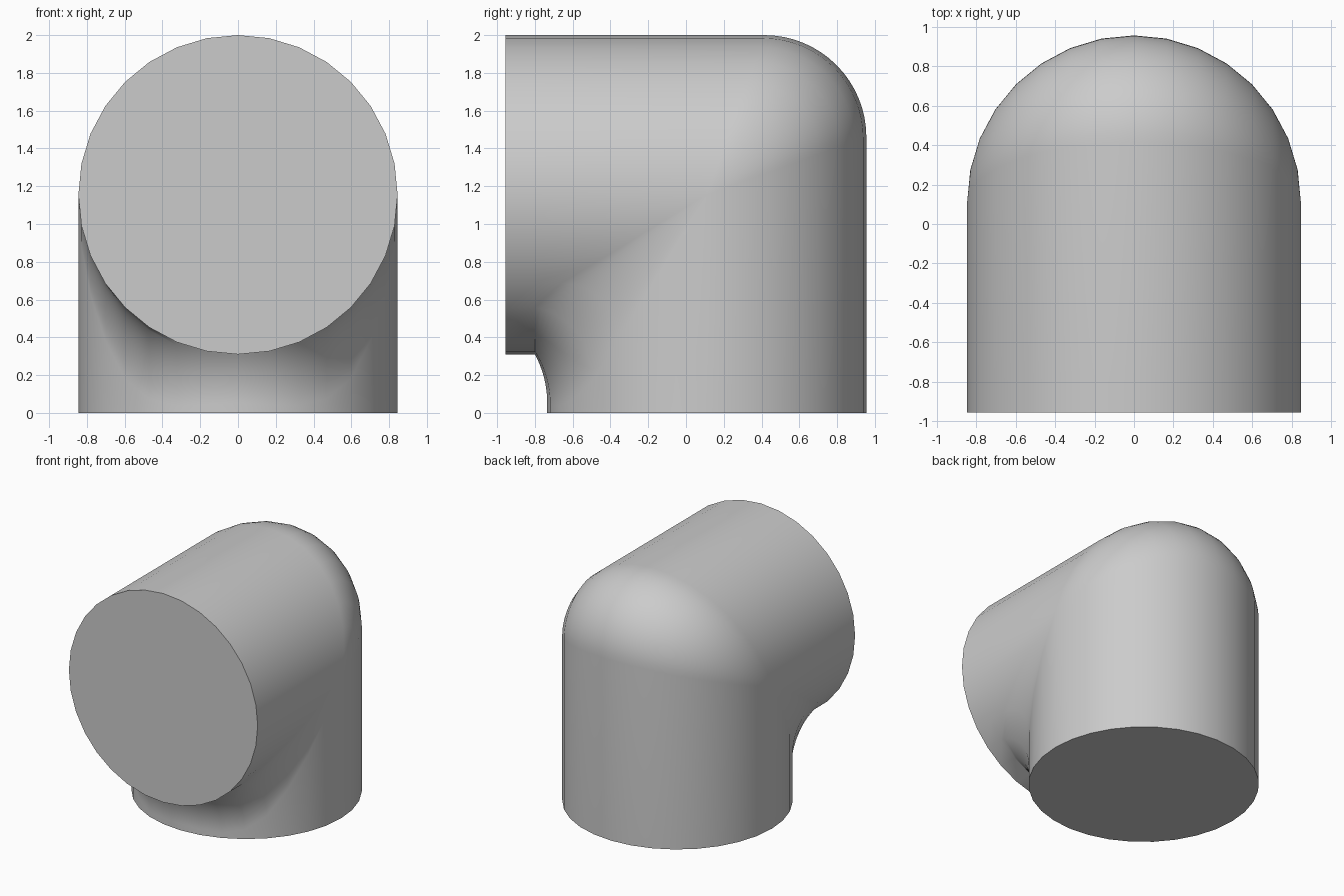
import bpy, bmesh
from math import sin, cos, sqrt, acos, pi

if "Cube" in bpy.data.objects:
    bpy.data.objects.remove(bpy.data.objects["Cube"], do_unlink=True)

RADIUS = 0.845            # pipe radius
CY, CZ = 0.11, 1.155      # where the two pipe axes meet
FRONT, COLLAR = -0.955, -0.8
FILLET = 0.64             # bend radius relative to the half height of a slice
SIDES, BEND = 32, 16


def slice_path(h):
    """Side profile (y, z) of the elbow at signed distance h from the axes."""
    r = FILLET * abs(h)
    y0 = CY + h - r
    over = max(0.0, COLLAR - y0)          # inner fillet stops at the collar
    z0 = CZ + h - sqrt(max(0.0, r * r - over * over))
    start = acos(min(1.0, over / r)) if r > 1e-6 else pi / 2
    path = [(FRONT, CZ + h), (COLLAR, CZ + h)]
    for i in range(BEND + 1):
        a = start * (1 - i / BEND)
        path.append((y0 + r * cos(a), z0 + r * sin(a)))
    path.append((CY + h, 0.0))
    return path


# Pipe elbow: one profile per side, joined into a closed skin
bm = bmesh.new()
columns = []
for k in range(SIDES):
    t = 2 * pi * k / SIDES
    x, h = RADIUS * cos(t), RADIUS * sin(t)
    if abs(h) < 1e-6:
        h = 0.0
    columns.append([bm.verts.new((x, y, z)) for y, z in slice_path(h)])

for k in range(SIDES):
    a, b = columns[k], columns[(k + 1) % SIDES]
    for i in range(len(a) - 1):
        bm.faces.new((a[i], a[i + 1], b[i + 1], b[i]))

# Flat end caps
bm.faces.new([c[0] for c in columns])
bm.faces.new([c[-1] for c in columns])

bmesh.ops.remove_doubles(bm, verts=bm.verts[:], dist=1e-4)
bmesh.ops.recalc_face_normals(bm, faces=bm.faces[:])
mesh = bpy.data.meshes.new("pipe_elbow")
bm.to_mesh(mesh)
bm.free()

# Plain grey
grey = bpy.data.materials.new("light_grey")
grey.use_nodes = True
colour = (0.6, 0.6, 0.6, 1.0)
grey.diffuse_color = colour
for node in grey.node_tree.nodes:
    if node.type == 'BSDF_PRINCIPLED':
        node.inputs["Base Color"].default_value = colour
mesh.materials.append(grey)

elbow = bpy.data.objects.new("pipe_elbow", mesh)
bpy.context.collection.objects.link(elbow)
bpy.ops.object.select_all(action='DESELECT')
elbow.select_set(True)
bpy.context.view_layer.objects.active = elbow
bpy.ops.object.shade_smooth_by_angle(angle=pi / 6)
